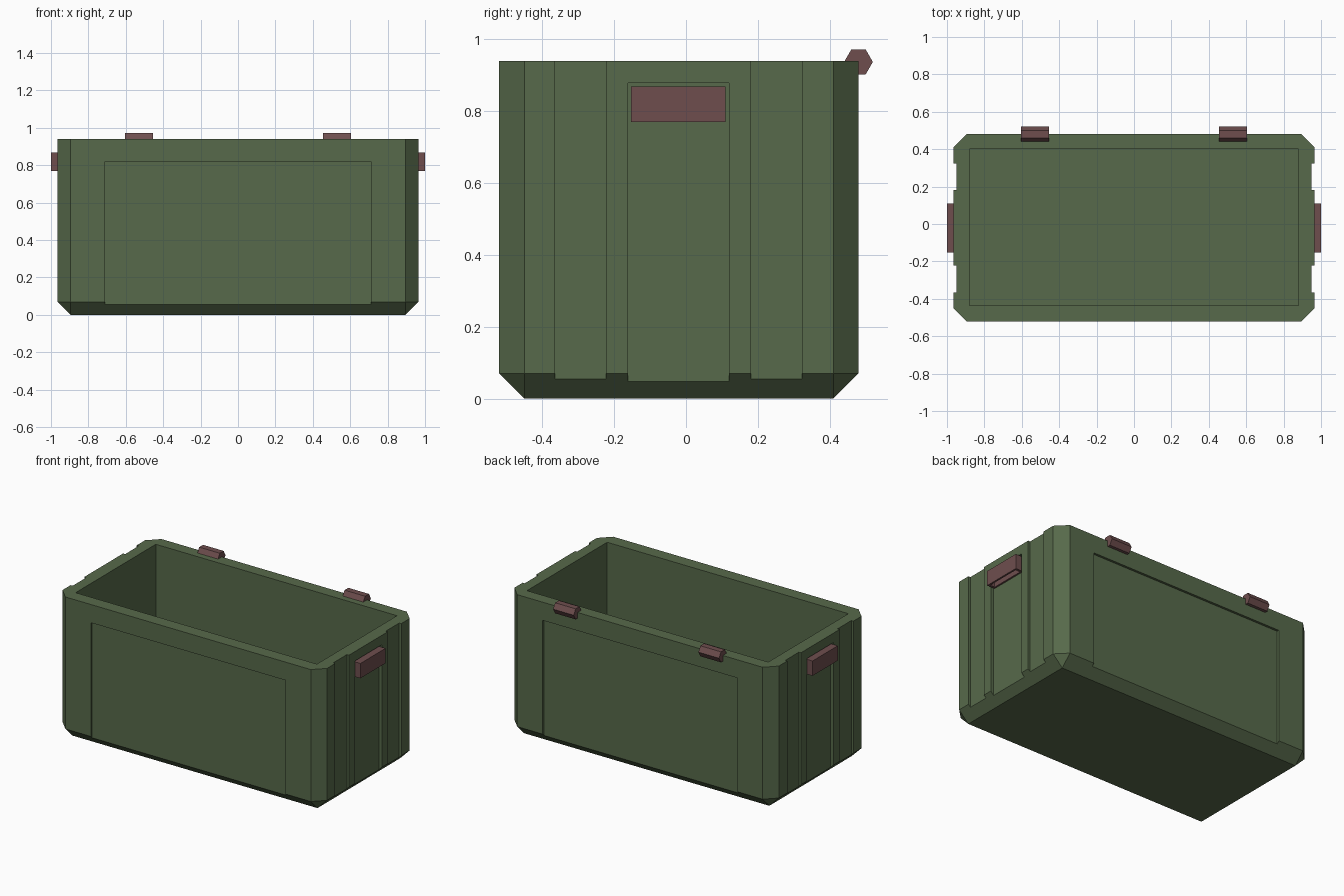
import bpy, bmesh, math
from mathutils import Matrix

if "Cube" in bpy.data.objects:
    bpy.data.objects.remove(bpy.data.objects["Cube"])


def material(name, rgb):
    m = bpy.data.materials.new(name)
    m.diffuse_color = (*rgb, 1)
    m.use_nodes = True
    m.node_tree.nodes["Principled BSDF"].inputs["Base Color"].default_value = m.diffuse_color
    return m


green = material("olive green", (0.095, 0.142, 0.069))
maroon = material("dull maroon", (0.156, 0.076, 0.076))


def finish(name, bm, mat):
    me = bpy.data.meshes.new(name)
    bm.to_mesh(me)
    bm.free()
    ob = bpy.data.objects.new(name, me)
    bpy.context.collection.objects.link(ob)
    if mat:
        me.materials.append(mat)
    return ob


def box_bm(x, y, z):
    """Box from (min, max) ranges."""
    bm = bmesh.new()
    size = [b - a for a, b in (x, y, z)]
    mid = [(a + b) / 2 for a, b in (x, y, z)]
    bmesh.ops.create_cube(bm, size=1, matrix=Matrix.Translation(mid) @ Matrix.Diagonal((*size, 1)))
    return bm


def cut(target, x, y, z):
    """Subtract a box from the target."""
    cutter = finish("cutter", box_bm(x, y, z), None)
    cutter.hide_render = True
    mod = target.modifiers.new("cut", 'BOOLEAN')
    mod.operation, mod.solver, mod.object = 'DIFFERENCE', 'EXACT', cutter
    bpy.context.view_layer.objects.active = target
    bpy.ops.object.modifier_apply(modifier=mod.name)
    bpy.data.objects.remove(cutter, do_unlink=True)


def span(s, a, b):
    return (a, b) if s > 0 else (-b, -a)


# Crate body with chamfered uprights and base edges
bm = box_bm((-0.965, 0.965), (-0.52, 0.48), (0, 0.94))
edges = [e for e in bm.edges if min(v.co.z for v in e.verts) < 0.01]
bmesh.ops.bevel(bm, geom=edges, offset=0.07, segments=1, affect='EDGES')
body = finish("crate_body", bm, green)

# Open interior
cut(body, (-0.88, 0.88), (-0.435, 0.40), (0.08, 1.2))

# Sunken panels on front and back
cut(body, (-0.71, 0.71), (-0.7, -0.505), (-0.1, 0.82))
cut(body, (-0.71, 0.71), (0.465, 0.7), (-0.1, 0.82))

# End grooves and handle recesses
for s in (1, -1):
    cut(body, span(s, 0.95, 1.2), (-0.365, -0.223), (-0.1, 1.2))
    cut(body, span(s, 0.95, 1.2), (0.181, 0.323), (-0.1, 1.2))
    cut(body, span(s, 0.943, 1.2), (-0.161, 0.12), (-0.1, 0.878))

# Handles, hollow from below, and hinge barrels
for s, side in ((1, "right"), (-1, "left")):
    handle = finish(side + "_handle", box_bm(span(s, 0.942, 1.0), (-0.153, 0.11), (0.77, 0.868)), maroon)
    cut(handle, span(s, 0.954, 0.988), (-0.138, 0.095), (0.7, 0.853))

    bm = bmesh.new()
    bmesh.ops.create_cone(bm, cap_ends=True, segments=6, radius1=0.04, radius2=0.04, depth=0.15,
                          matrix=Matrix.Translation((s * 0.53, 0.48, 0.937))
                          @ Matrix.Rotation(math.pi / 2, 4, 'Y'))
    # turn so a flat side faces up
    if max(v.co.z for v in bm.verts) > 0.937 + 0.038:
        bmesh.ops.rotate(bm, verts=bm.verts, cent=(0, 0.48, 0.937),
                         matrix=Matrix.Rotation(math.pi / 6, 3, 'X'))
    finish(side + "_hinge", bm, maroon)
